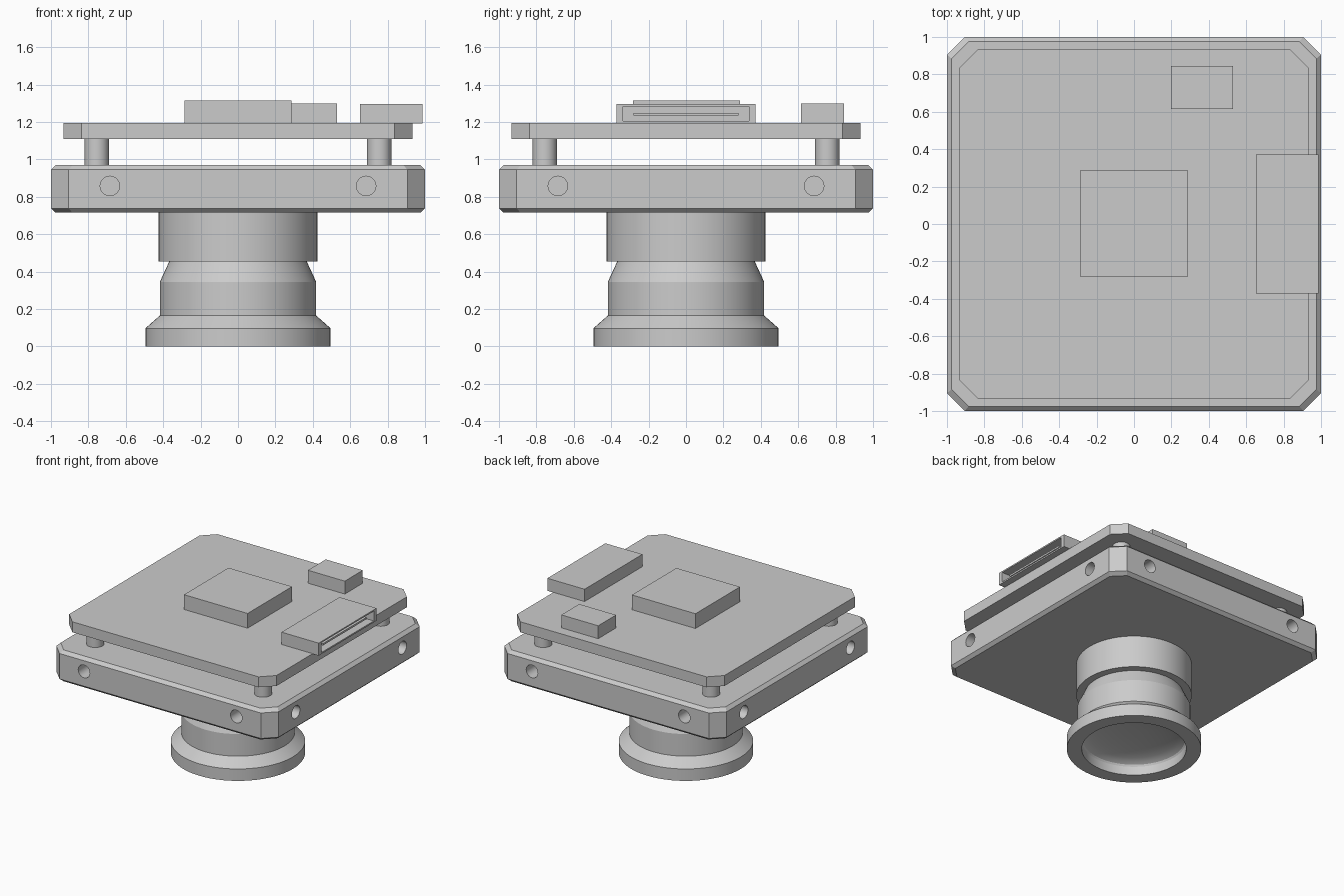
import bpy, bmesh, math
from mathutils import Matrix, Vector

cube = bpy.data.objects.get("Cube")
if cube:
    bpy.data.objects.remove(cube, do_unlink=True)

grey = bpy.data.materials.new("neutral_grey")
grey.use_nodes = True
COLOUR = (0.6, 0.6, 0.6, 1)
grey.diffuse_color = COLOUR
grey.node_tree.nodes["Principled BSDF"].inputs["Base Color"].default_value = COLOUR


def finish(name, bm, smooth=False):
    """Turn a bmesh into a named object with the shared material."""
    bmesh.ops.recalc_face_normals(bm, faces=bm.faces)
    mesh = bpy.data.meshes.new(name)
    bm.to_mesh(mesh)
    bm.free()
    mesh.materials.append(grey)
    ob = bpy.data.objects.new(name, mesh)
    bpy.context.collection.objects.link(ob)
    if smooth:
        activate(ob)
        bpy.ops.object.shade_smooth_by_angle(angle=math.radians(20))
    return ob


def activate(ob):
    bpy.ops.object.select_all(action='DESELECT')
    ob.select_set(True)
    bpy.context.view_layer.objects.active = ob


def loft(name, rings, smooth=False):
    """Bridge equal-sized rings of points and cap both ends."""
    bm = bmesh.new()
    loops = [[bm.verts.new(p) for p in ring] for ring in rings]
    n = len(loops[0])
    for a, b in zip(loops, loops[1:]):
        for i in range(n):
            j = (i + 1) % n
            bm.faces.new((a[i], a[j], b[j], b[i]))
    bm.faces.new(loops[0])
    bm.faces.new(loops[-1])
    return finish(name, bm, smooth)


def octagon(half, cut, z):
    """Square outline with its corners cut off."""
    c = half - cut
    pts = [(half, -c), (half, c), (c, half), (-c, half),
           (-half, c), (-half, -c), (-c, -half), (c, -half)]
    return [(x, y, z) for x, y in pts]


def turned(name, profile, sides=64, x=0, y=0):
    """Solid of revolution from (radius, height) pairs."""
    step = math.tau / sides
    return loft(name, [[(x + r * math.cos(i * step), y + r * math.sin(i * step), z)
                        for i in range(sides)] for r, z in profile], True)


def box(name, low, high):
    bm = bmesh.new()
    bmesh.ops.create_cube(bm, size=1)
    low, high = Vector(low), Vector(high)
    for v in bm.verts:
        v.co = Vector([(low[k] + high[k]) / 2 + v.co[k] * (high[k] - low[k]) for k in range(3)])
    return finish(name, bm)


def carve(ob, cutter):
    """Subtract the cutter, then discard it."""
    cutter.hide_render = True
    activate(ob)
    mod = ob.modifiers.new("cut", 'BOOLEAN')
    mod.operation = 'DIFFERENCE'
    mod.solver = 'EXACT'
    mod.object = cutter
    bpy.ops.object.modifier_apply(modifier=mod.name)
    bpy.data.objects.remove(cutter, do_unlink=True)


# Housing with bevelled rims
housing = loft("housing", [octagon(0.975, 0.09, 0.715), octagon(1, 0.095, 0.738),
                           octagon(1, 0.095, 0.945), octagon(0.975, 0.09, 0.97)])

# Two screw holes in each side
bm = bmesh.new()
for quarter in range(4):
    spin = Matrix.Rotation(quarter * math.pi / 2, 4, 'Z')
    for x in (-0.685, 0.685):
        place = spin @ Matrix.Translation((x, -1, 0.858)) @ Matrix.Rotation(math.pi / 2, 4, 'X')
        bmesh.ops.create_cone(bm, cap_ends=True, segments=32, radius1=0.052,
                              radius2=0.052, depth=0.24, matrix=place)
carve(housing, finish("hole_cutter", bm))
activate(housing)
bpy.ops.object.shade_smooth_by_angle(angle=math.radians(20))

# Lens mount and lens with a hollow, concave front
turned("lens_mount", [(0.425, 0.455), (0.425, 0.716)])
dish = [(0.385 * math.cos(a), 0.07 + 0.07 * math.sin(a))
        for a in [k * math.pi / 16 for k in range(8)]]
turned("lens", [(0.365, 0.46), (0.418, 0.345), (0.418, 0.165), (0.495, 0.097),
                (0.495, 0), (0.385, 0)] + dish)

# Circuit board on four posts
loft("circuit_board", [octagon(0.932, 0.095, 1.11), octagon(0.932, 0.095, 1.195)])
for side, x in (("left", 0.755), ("right", -0.755)):
    for end, y in (("front", -0.755), ("back", 0.755)):
        turned(f"post_{end}_{side}", [(0.065, 0.968), (0.065, 1.112)], 32, x, y)

# Chips
box("main_chip", (-0.287, -0.284, 1.193), (0.285, 0.288, 1.315))
box("small_chip", (0.198, 0.615, 1.193), (0.53, 0.845, 1.3))

# Socket with a tongue inside its opening
socket = box("socket", (0.652, -0.372, 1.193), (0.986, 0.372, 1.295))
carve(socket, box("socket_cutter", (0.78, -0.336, 1.205), (1.1, 0.336, 1.284)))
box("socket_tongue", (0.77, -0.282, 1.234), (0.96, 0.282, 1.249))
